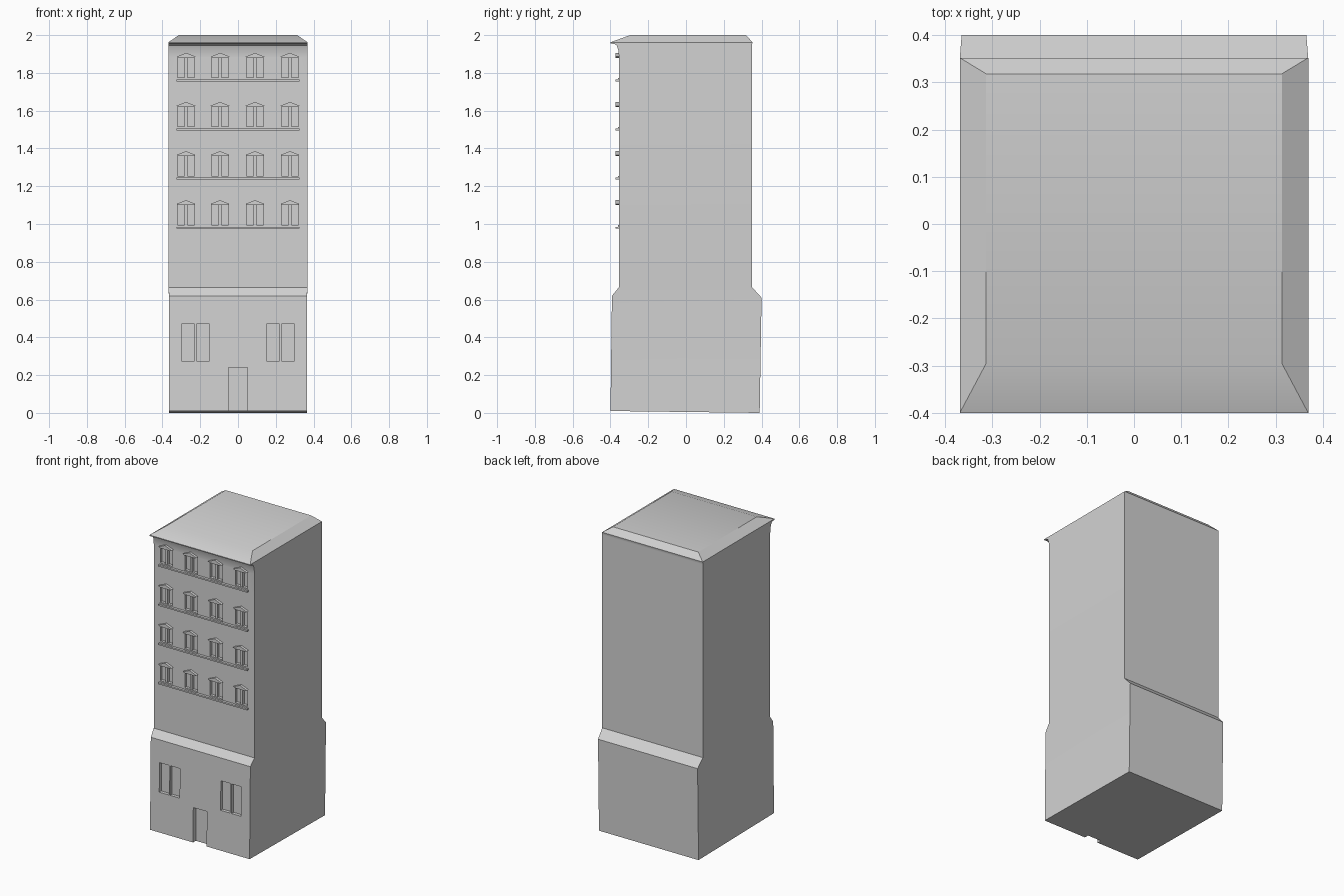
import bpy, bmesh, math

if "Cube" in bpy.data.objects:
    bpy.data.objects.remove(bpy.data.objects["Cube"])

stone = bpy.data.materials.new("grey_stone")
stone.diffuse_color = (0.65, 0.65, 0.65, 1)
stone.use_nodes = True
stone.node_tree.nodes["Principled BSDF"].inputs["Base Color"].default_value = stone.diffuse_color


def finish(name, bm):
    bmesh.ops.recalc_face_normals(bm, faces=bm.faces[:])
    me = bpy.data.meshes.new(name)
    bm.to_mesh(me)
    bm.free()
    me.materials.append(stone)
    ob = bpy.data.objects.new(name, me)
    bpy.context.collection.objects.link(ob)
    return ob


def prism(bm, pts, y0, y1):
    """Extrude an x-z outline from y0 to y1."""
    a = [bm.verts.new((x, y0, z)) for x, z in pts]
    b = [bm.verts.new((x, y1, z)) for x, z in pts]
    bm.faces.new(a)
    bm.faces.new(b[::-1])
    n = len(pts)
    for i in range(n):
        j = (i + 1) % n
        bm.faces.new((a[j], a[i], b[i], b[j]))


def box(bm, x0, x1, z0, z1, y0, y1):
    prism(bm, [(x0, z0), (x1, z0), (x1, z1), (x0, z1)], y0, y1)


COLUMNS = (-0.275, -0.095, 0.09, 0.275)
ROWS = [0.98 + 0.26 * i for i in range(4)]

# Building shell: stacked rings of (half width, front y, back y, front z, back z)
rings = [
    (0.365, -0.400, 0.390, 0.010, 0.000),
    (0.365, -0.392, 0.400, 0.620, 0.610),
    (0.369, -0.355, 0.350, 0.665, 0.665),
    (0.369, -0.355, 0.350, 1.700, 1.700),
    (0.369, -0.355, 0.350, 1.885, 1.885),
    (0.369, -0.358, 0.350, 1.920, 1.920),
    (0.369, -0.367, 0.350, 1.945, 1.945),
    (0.369, -0.376, 0.350, 1.952, 1.952),
    (0.369, -0.400, 0.351, 1.956, 1.956),
    (0.369, -0.400, 0.352, 1.962, 1.962),
    (0.313, -0.295, 0.318, 2.000, 2.000),
]
bm = bmesh.new()
loops = [[bm.verts.new(p) for p in ((-w, f, zf), (w, f, zf), (w, b, zb), (-w, b, zb))]
         for w, f, b, zf, zb in rings]
for lo, hi in zip(loops, loops[1:]):
    for i in range(4):
        j = (i + 1) % 4
        bm.faces.new((lo[i], lo[j], hi[j], hi[i]))
bm.faces.new(loops[0][::-1])
bm.faces.new(loops[-1])
building = finish("building_shell", bm)

# Recesses for door, ground-floor windows and upper windows
bm = bmesh.new()
box(bm, -0.05, 0.05, -0.05, 0.24, -0.45, -0.37)
for s in (-1, 1):
    for a, b in ((0.15, 0.22), (0.23, 0.30)):
        x0, x1 = sorted((s * a, s * b))
        box(bm, x0, x1, 0.275, 0.47, -0.45, -0.375)
for z in ROWS:
    for c in COLUMNS:
        for s in (-1, 1):
            x0, x1 = sorted((c + s * 0.008, c + s * 0.045))
            box(bm, x0, x1, z + 0.015, z + 0.122, -0.45, -0.338)
cutter = finish("recess_cutter", bm)
cutter.hide_render = True

mod = building.modifiers.new("recesses", 'BOOLEAN')
mod.operation = 'DIFFERENCE'
mod.solver = 'EXACT'
mod.object = cutter
bpy.context.view_layer.objects.active = building
building.select_set(True)
bpy.ops.object.modifier_apply(modifier=mod.name)
bpy.data.objects.remove(cutter, do_unlink=True)
bpy.ops.object.shade_smooth_by_angle(angle=math.radians(30))

# Long ledges under each window row
bm = bmesh.new()
for z in ROWS:
    box(bm, -0.325, 0.325, z - 0.005, z + 0.005, -0.372, -0.35)
finish("floor_ledges", bm)

# Small sills and gabled hoods for every upper window
sills, hoods = bmesh.new(), bmesh.new()
for z in ROWS:
    for c in COLUMNS:
        box(sills, c - 0.045, c + 0.045, z + 0.005, z + 0.014, -0.359, -0.35)
        prism(hoods, [(c - 0.04, z + 0.12), (c + 0.04, z + 0.12), (c + 0.05, z + 0.126),
                      (c, z + 0.146), (c - 0.05, z + 0.126)], -0.372, -0.35)
finish("window_sills", sills)
finish("window_hoods", hoods)
